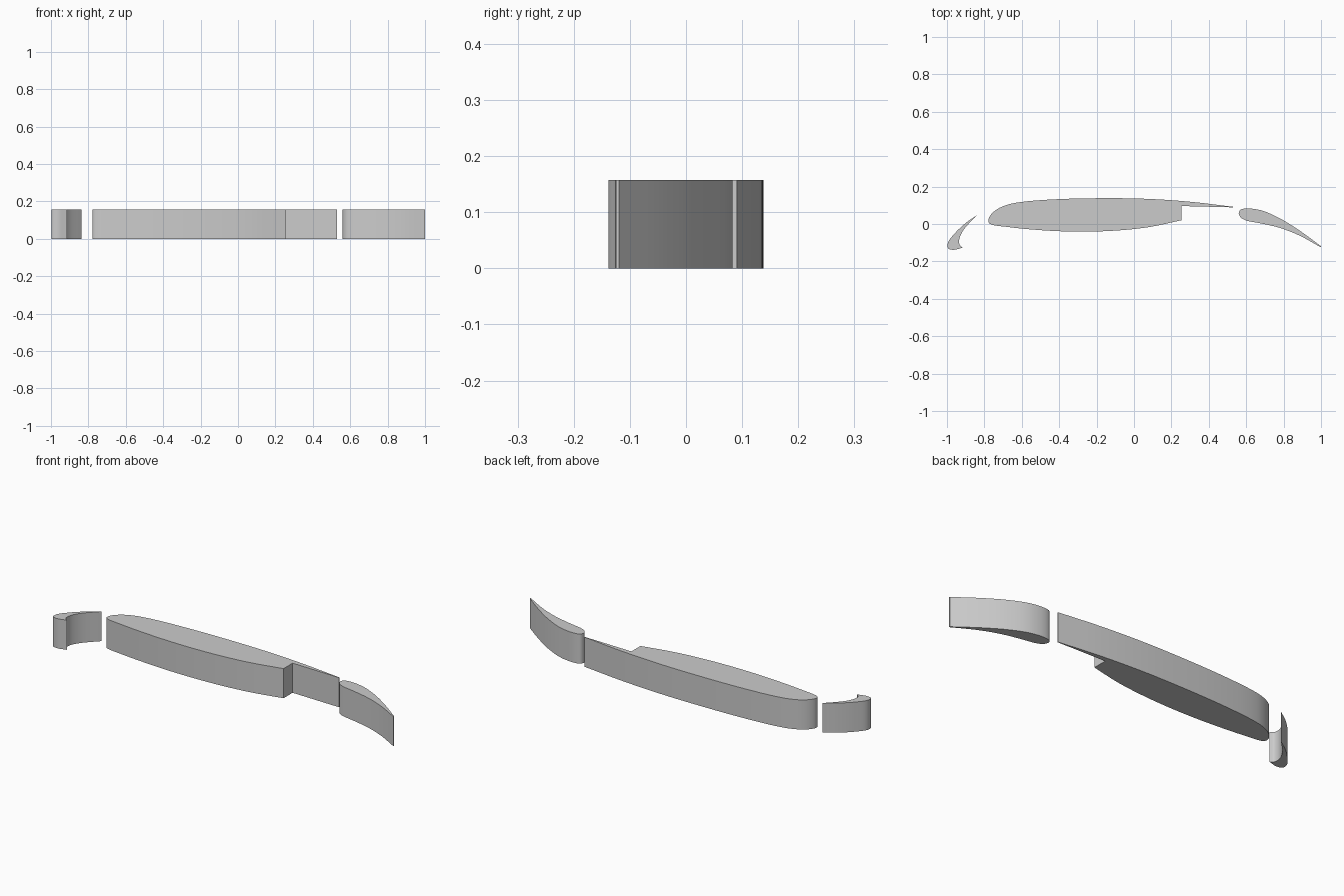
import bpy
import bmesh
import math
from mathutils import Vector

HEIGHT = 0.157

cube = bpy.data.objects.get("Cube")
if cube:
    bpy.data.objects.remove(cube, do_unlink=True)

grey = bpy.data.materials.new("light_grey")
grey.use_nodes = True
colour = (0.6, 0.6, 0.6, 1)
grey.diffuse_color = colour
grey.node_tree.nodes["Principled BSDF"].inputs["Base Color"].default_value = colour


def smooth_run(points, steps=6):
    """Curve through the points (centripetal Catmull-Rom), ends kept sharp."""
    p = [Vector(q) for q in points]
    p = [2 * p[0] - p[1]] + p + [2 * p[-1] - p[-2]]
    out = []
    for a, b, c, d in zip(p, p[1:], p[2:], p[3:]):
        ta = (b - a).length ** 0.5
        tb = ta + (c - b).length ** 0.5
        tc = tb + (d - c).length ** 0.5
        for i in range(steps):
            t = ta + (tb - ta) * i / steps
            ab = a.lerp(b, t / ta)
            bc = b.lerp(c, (t - ta) / (tb - ta))
            cd = c.lerp(d, (t - tb) / (tc - tb))
            out.append(ab.lerp(bc, t / tb).lerp(bc.lerp(cd, (t - ta) / (tc - ta)), (t - ta) / (tb - ta)))
    return out


def extruded_section(name, runs):
    """Closed outline made of smooth runs, each ending where the next begins."""
    outline = []
    for run in runs:
        outline += [Vector(run[0])] if len(run) == 2 else smooth_run(run)
    bm = bmesh.new()
    face = bm.faces.new([bm.verts.new((q.x, q.y, 0)) for q in outline])
    top = bmesh.ops.extrude_face_region(bm, geom=[face], use_keep_orig=True)
    verts = [g for g in top["geom"] if isinstance(g, bmesh.types.BMVert)]
    bmesh.ops.translate(bm, verts=verts, vec=(0, 0, HEIGHT))
    bmesh.ops.recalc_face_normals(bm, faces=bm.faces)
    mesh = bpy.data.meshes.new(name)
    bm.to_mesh(mesh)
    bm.free()
    mesh.materials.append(grey)
    obj = bpy.data.objects.new(name, mesh)
    bpy.context.collection.objects.link(obj)
    bpy.ops.object.select_all(action="DESELECT")
    obj.select_set(True)
    bpy.context.view_layer.objects.active = obj
    bpy.ops.object.shade_smooth_by_angle(angle=math.radians(30))


# Leading-edge slat: outer nose, then hollow inner side
slat_tip, slat_heel = (-0.836, 0.05), (-0.915, -0.126)
extruded_section("leading_edge_slat", [
    [slat_tip, (-0.9, 0.005), (-0.96, -0.052), (-0.995, -0.1), (-0.994, -0.13),
     (-0.965, -0.138), slat_heel],
    [slat_heel, (-0.932, -0.112), (-0.934, -0.08), (-0.91, -0.03), slat_tip],
])

# Main element: upper skin and nose, lower skin, cove step and thin trailing lip
lip_top, lip_low = (0.53, 0.092), (0.53, 0.089)
cove_low, cove_top = (0.253, 0.02), (0.253, 0.096)
extruded_section("main_wing_section", [
    [lip_top, (0.3, 0.119), (0.08, 0.134), (-0.13, 0.138), (-0.4, 0.133), (-0.6, 0.118),
     (-0.68, 0.102), (-0.735, 0.077), (-0.768, 0.046), (-0.779, 0.02), (-0.772, 0.002),
     (-0.666, -0.017), (-0.45, -0.036), (-0.265, -0.041), (-0.08, -0.034),
     (0.083, -0.016), cove_low],
    [cove_low, cove_top],
    [cove_top, lip_low],
    [lip_low, lip_top],
])

# Trailing-edge flap: rounded nose and blunt tail
tail_top, tail_low = (1.0, -0.119), (1.0, -0.125)
extruded_section("trailing_edge_flap", [
    [tail_top, (0.885, -0.035), (0.78, 0.03), (0.68, 0.073), (0.6, 0.083), (0.568, 0.075),
     (0.56, 0.057), (0.571, 0.035), (0.6, 0.019), (0.68, 0.003), (0.78, -0.021),
     (0.885, -0.062), tail_low],
    [tail_low, tail_top],
])
